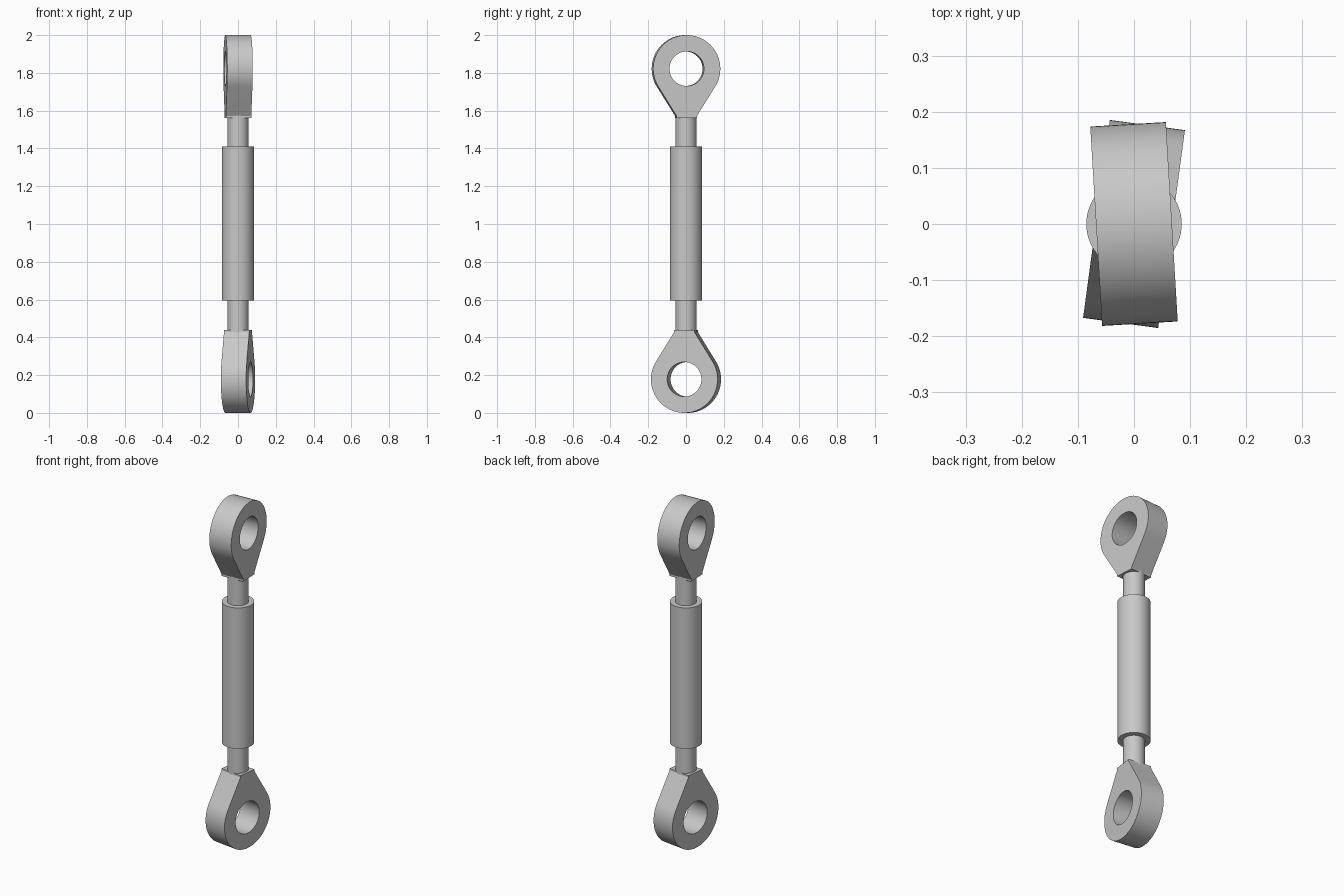
import bpy
import bmesh
from math import pi, cos, sin, atan2, acos, hypot, radians
from mathutils import Vector

cube = bpy.data.objects.get("Cube")
if cube:
    bpy.data.objects.remove(cube, do_unlink=True)

steel = bpy.data.materials.new("grey steel")
steel.use_nodes = True
GREY = (0.58, 0.58, 0.58, 1)
steel.diffuse_color = GREY
steel.node_tree.nodes["Principled BSDF"].inputs["Base Color"].default_value = GREY

CENTRE = 0.178     # eye centre height, mirrored at the other end
EYE_R, HOLE_R = 0.178, 0.0915
THICK = 0.135
NECK_HALF, NECK_END = 0.054, 0.26


def finish(obj):
    obj.data.materials.append(steel)
    bpy.ops.object.select_all(action="DESELECT")
    obj.select_set(True)
    bpy.context.view_layer.objects.active = obj
    bpy.ops.object.shade_smooth_by_angle(angle=radians(25))


def cylinder(name, radius, bottom, top):
    bpy.ops.mesh.primitive_cylinder_add(
        vertices=64, radius=radius, depth=top - bottom,
        location=(0, 0, (bottom + top) / 2))
    obj = bpy.context.object
    obj.name = name
    finish(obj)


def add_loop(bm, points):
    verts = [bm.verts.new((-THICK / 2, y, z)) for y, z in points]
    return [bm.edges.new((v, verts[i - 1])) for i, v in enumerate(verts)]


def eye(name, height, flip, turn):
    # teardrop outline: round head, tangent flanks, short straight neck
    drop = NECK_END - 0.01
    tangent = atan2(-drop, NECK_HALF) + acos(EYE_R / hypot(NECK_HALF, drop))
    sweep, steps = pi - 2 * tangent, 64
    outline = [(EYE_R * cos(tangent + sweep * i / steps),
                EYE_R * sin(tangent + sweep * i / steps)) for i in range(steps + 1)]
    outline += [(-NECK_HALF, -drop), (-NECK_HALF, -NECK_END),
                (NECK_HALF, -NECK_END), (NECK_HALF, -drop)]
    hole = [(HOLE_R * cos(2 * pi * i / steps), HOLE_R * sin(2 * pi * i / steps))
            for i in range(steps)]

    bm = bmesh.new()
    edges = add_loop(bm, outline) + add_loop(bm, hole)
    bmesh.ops.triangle_fill(bm, edges=edges, use_beauty=True, normal=Vector((1, 0, 0)))
    plate = bmesh.ops.extrude_face_region(bm, geom=bm.faces[:], use_keep_orig=True)
    moved = [g for g in plate["geom"] if isinstance(g, bmesh.types.BMVert)]
    bmesh.ops.translate(bm, verts=moved, vec=(THICK, 0, 0))
    bmesh.ops.recalc_face_normals(bm, faces=bm.faces[:])
    mesh = bpy.data.meshes.new(name)
    bm.to_mesh(mesh)
    bm.free()
    obj = bpy.data.objects.new(name, mesh)
    bpy.context.collection.objects.link(obj)
    obj.location.z = height
    obj.rotation_euler = (flip, 0, radians(turn))
    finish(obj)


# central sleeve and the two threaded shanks
cylinder("sleeve", 0.085, 0.594, 1.411)
cylinder("lower_shank", 0.056, 0.40, 0.62)
cylinder("upper_shank", 0.056, 1.39, 1.60)

# end eyes, each twisted slightly about the long axis
eye("lower_eye", CENTRE, pi, -7.7)
eye("upper_eye", 2 - CENTRE, 0, 3.4)
